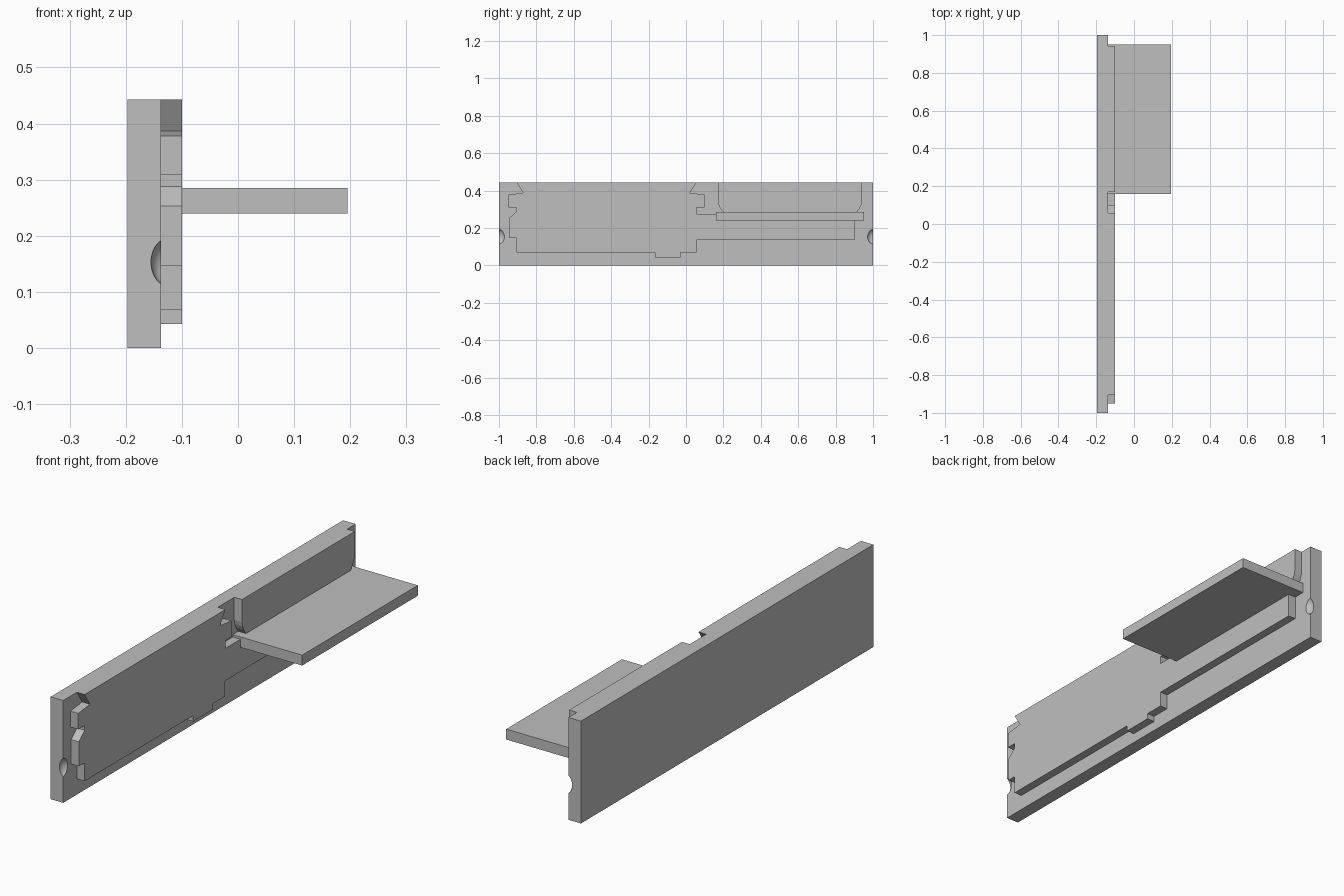
import bpy, bmesh

cube = bpy.data.objects.get("Cube")
if cube:
    bpy.data.objects.remove(cube, do_unlink=True)

BACK, FACE, FRONT, TIP = -0.197, -0.137, -0.10, 0.195
TOP = 0.443

grey = bpy.data.materials.new("plain grey")
grey.use_nodes = True
grey.diffuse_color = (0.52, 0.52, 0.52, 1)
grey.node_tree.nodes["Principled BSDF"].inputs["Base Color"].default_value = (0.52, 0.52, 0.52, 1)


def slab(name, outline, x0, x1):
    """Extrude a (y, z) outline from x0 to x1."""
    bm = bmesh.new()
    face = bm.faces.new([bm.verts.new((x0, y, z)) for y, z in outline])
    new = bmesh.ops.extrude_face_region(bm, geom=[face])["geom"]
    verts = [g for g in new if isinstance(g, bmesh.types.BMVert)]
    bmesh.ops.translate(bm, verts=verts, vec=(x1 - x0, 0, 0))
    bmesh.ops.recalc_face_normals(bm, faces=bm.faces)
    mesh = bpy.data.meshes.new(name)
    bm.to_mesh(mesh)
    bm.free()
    mesh.materials.append(grey)
    obj = bpy.data.objects.new(name, mesh)
    bpy.context.collection.objects.link(obj)
    return obj


def rect(y0, y1, z0, z1):
    return [(y0, z0), (y1, z0), (y1, z1), (y0, z1)]


# Flat back plate with a rounded finger dimple at each end
plate = slab("back_plate", rect(-1, 1, 0, TOP), BACK, FACE)
for side, label in ((-1, "front"), (1, "rear")):
    bpy.ops.mesh.primitive_uv_sphere_add(segments=48, ring_count=24, radius=1,
                                         location=(-0.125, side, 0.153))
    cutter = bpy.context.object
    cutter.name = label + "_dimple_cutter"
    cutter.scale = (0.03, 0.032, 0.042)
    cutter.data.materials.append(grey)
    cutter.hide_render = True
    cutter.hide_set(True)
    cut = plate.modifiers.new(label + "_dimple", "BOOLEAN")
    cut.operation = "DIFFERENCE"
    cut.solver = "EXACT"
    cut.object = cutter

# Bake the dimples, then remove the cutters
bpy.context.view_layer.update()
baked = bpy.data.meshes.new_from_object(plate.evaluated_get(bpy.context.evaluated_depsgraph_get()))
plate.modifiers.clear()
plate.data = baked
for label in ("front", "rear"):
    bpy.data.objects.remove(bpy.data.objects[label + "_dimple_cutter"], do_unlink=True)
bpy.ops.object.select_all(action="DESELECT")
plate.select_set(True)
bpy.context.view_layer.objects.active = plate
bpy.ops.object.shade_smooth_by_angle()

# Raised panel with notched ends, a bottom tab and a long arm below the shelf
front_end = [(-0.906, TOP), (-0.87, 0.387), (-0.95, 0.378), (-0.95, 0.309),
             (-0.906, 0.309), (-0.906, 0.288), (-0.945, 0.253), (-0.945, 0.147),
             (-0.906, 0.147), (-0.906, 0.068)]
bottom = [(-0.165, 0.068), (-0.165, 0.043), (-0.03, 0.043), (-0.03, 0.068),
          (0.055, 0.068), (0.055, 0.135), (0.90, 0.135), (0.90, 0.275)]
rear_end = [(0.057, 0.275), (0.057, 0.309), (0.10, 0.309), (0.10, 0.378),
            (0.02, 0.387), (0.057, TOP)]
slab("raised_panel", front_end + bottom + rear_end, FACE, FRONT)

# Panel above the shelf, with its lower corners curving inwards
MID = 0.556
half = [(0.386, TOP), (0.386, 0.345), (0.382, 0.325), (0.374, 0.307), (0.358, 0.285), (0.358, 0.265)]
outline = [(MID + d, z) for d, z in half] + [(MID - d, z) for d, z in reversed(half)]
slab("shelf_back_panel", outline, FACE, FRONT)

# Shelf standing straight out from the plate
slab("shelf", rect(0.16, 0.951, 0.24, 0.285), FACE, TIP)
